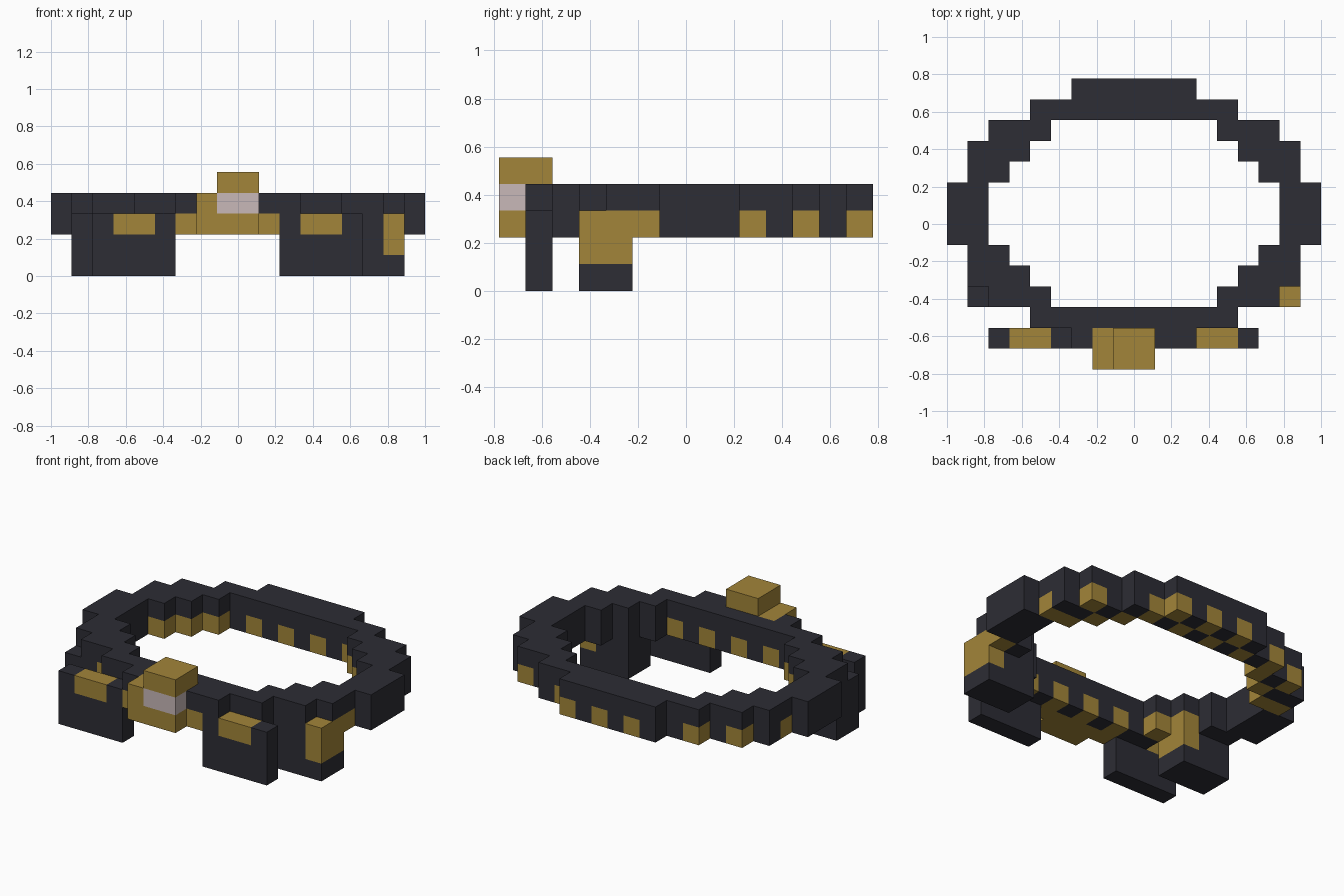
import bpy, bmesh
from mathutils import Vector

if "Cube" in bpy.data.objects:
    bpy.data.objects.remove(bpy.data.objects["Cube"])

U = 1 / 9  # block size


def material(name, rgb):
    m = bpy.data.materials.new(name)
    m.diffuse_color = (*rgb, 1)
    m.use_nodes = True
    m.node_tree.nodes["Principled BSDF"].inputs["Base Color"].default_value = m.diffuse_color
    return m


MATS = [material("dark leather", (0.026, 0.026, 0.035)),
        material("brass", (0.365, 0.235, 0.041)),
        material("pale gem", (0.58, 0.48, 0.48))]
DARK, GOLD, GEM = range(3)
cells = {}  # (i, j, k) -> (part, colour)


def fill(part, col, x, y, z):
    """Fill a block range; later fills replace earlier ones."""
    for i in range(*x):
        for j in range(*y):
            for k in range(*z):
                cells[i, j, k] = (part, col)


# Side pouches, each with a brass strap at its right end
for part, x in (("left_side_pouch", -8), ("right_side_pouch", 5)):
    fill(part, DARK, (x, x + 3), (-4, -2), (0, 3))

# Oval belt ring: row range, inner x, outer x (mirrored)
for y0, y1, a, b in ((6, 7, 0, 3), (5, 6, 0, 5), (4, 5, 4, 7), (3, 4, 5, 8),
                     (2, 3, 6, 8), (-1, 2, 7, 9), (-2, -1, 6, 8), (-3, -2, 5, 8),
                     (-4, -3, 4, 7), (-5, -4, 0, 5), (-6, -5, 0, 3)):
    for x in ((a, b), (-b, -a)):
        fill("belt", DARK, x, (y0, y1), (2, 4))

# Restore the pouch tops that sit inside the belt's lower layer
for part, x in (("left_side_pouch", -8), ("right_side_pouch", 5)):
    fill(part, DARK, (x, x + 3), (-4, -2), (2, 3))
    fill(part, GOLD, (x + 2, x + 3), (-4, -2), (1, 3))

# Brass studs in the lower layer of the belt
for i in (-3, -1, 1, 3):
    fill("belt", GOLD, (i, i + 1), (5, 6), (2, 3))
    fill("belt", GOLD, (i, i + 1), (-5, -4), (2, 3))
for i, j in ((-2, 6), (0, 6), (2, 6), (-5, 5), (-7, 4), (-5, 4), (6, 4), (4, 4),
             (-6, 3), (5, 3), (-8, 2), (-7, 2), (6, 2), (7, 2), (7, -2), (-5, -4)):
    fill("belt", GOLD, (i, i + 1), (j, j + 1), (2, 3))

# Front pouches with brass clasps
for part, x in (("left_front_pouch", -7), ("right_front_pouch", 2)):
    fill(part, DARK, (x, x + 4), (-6, -5), (0, 3))
    fill(part, GOLD, (x + 1, x + 3), (-6, -5), (2, 3))

# Buckle with gem and raised cap
fill("buckle", GOLD, (-3, 2), (-6, -5), (2, 3))
fill("buckle", GOLD, (-2, 1), (-7, -5), (2, 4))
fill("buckle", GEM, (-1, 1), (-7, -6), (3, 4))
fill("buckle", GOLD, (-1, 1), (-7, -5), (4, 5))


def build(part):
    """Make one object from the exposed block faces of a part."""
    bm = bmesh.new()
    for c, (p, col) in cells.items():
        if p != part:
            continue
        for axis in range(3):
            for s in (-1, 1):
                n = list(c)
                n[axis] += s
                if tuple(n) in cells:
                    continue
                o = Vector(c)
                if s > 0:
                    o[axis] += 1
                e1, e2 = Vector((0, 0, 0)), Vector((0, 0, 0))
                e1[(axis + 1) % 3] = 1
                e2[(axis + 2) % 3] = 1
                quad = [o, o + e1, o + e1 + e2, o + e2][::s]
                f = bm.faces.new([bm.verts.new(q * U) for q in quad])
                f.material_index = col
    bmesh.ops.remove_doubles(bm, verts=bm.verts, dist=0.001)
    # merge coplanar squares, keeping colour borders
    bmesh.ops.dissolve_limit(bm, angle_limit=0.01, verts=bm.verts,
                             edges=bm.edges, delimit={'MATERIAL'})
    me = bpy.data.meshes.new(part)
    bm.to_mesh(me)
    bm.free()
    for m in MATS:
        me.materials.append(m)
    bpy.context.collection.objects.link(bpy.data.objects.new(part, me))


for part in sorted({p for p, _ in cells.values()}):
    build(part)
